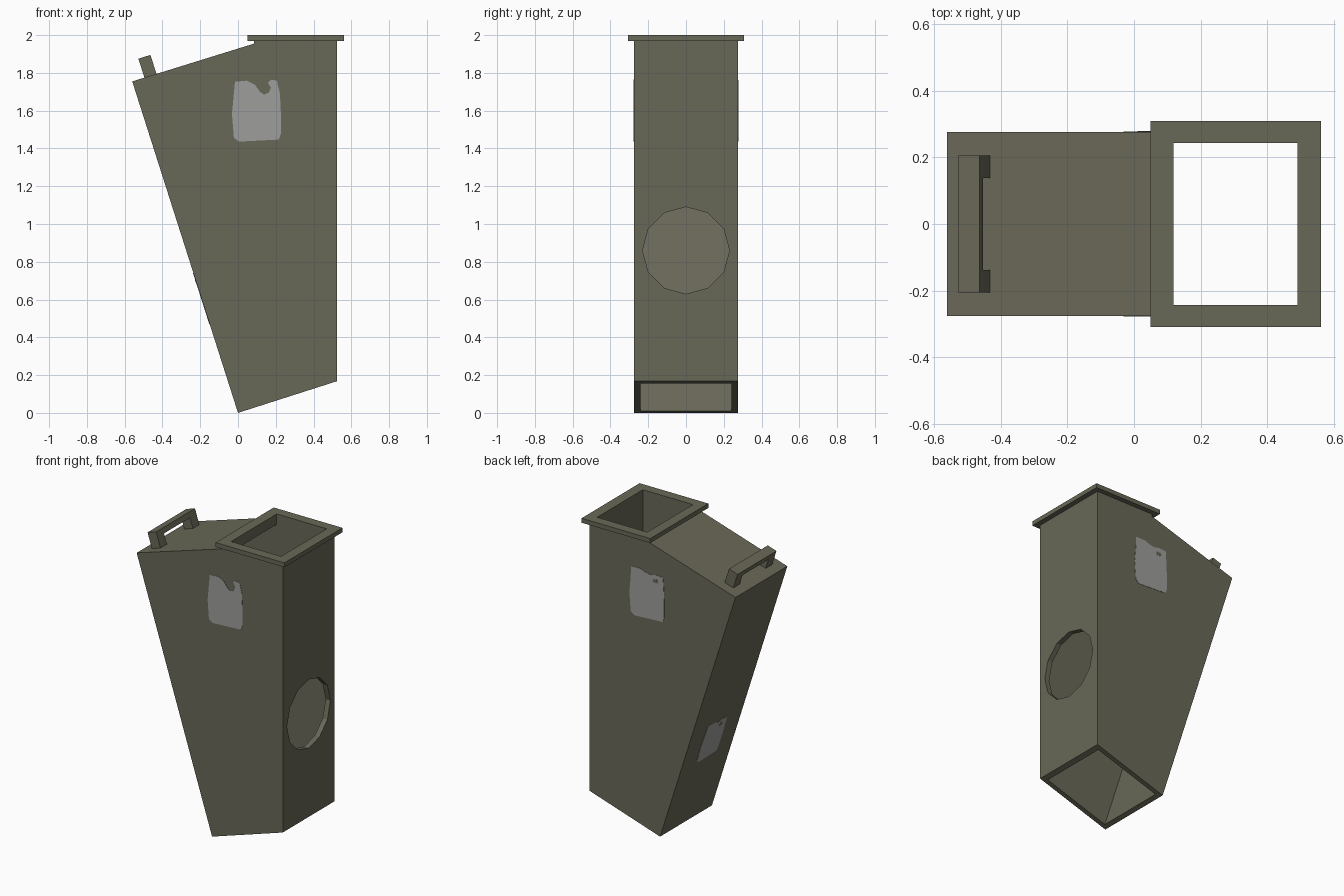
import bpy, bmesh, math
from mathutils import Vector, Matrix

if "Cube" in bpy.data.objects:
    bpy.data.objects.remove(bpy.data.objects["Cube"])


def material(name, rgb):
    m = bpy.data.materials.new(name)
    m.diffuse_color = (*rgb, 1)
    m.use_nodes = True
    m.node_tree.nodes["Principled BSDF"].inputs["Base Color"].default_value = m.diffuse_color
    return m


OLIVE = material("olive_metal", (0.140, 0.138, 0.096))
GREY = material("grey_label", (0.34, 0.34, 0.33))


def finish(name, bm, mat):
    bmesh.ops.recalc_face_normals(bm, faces=bm.faces)
    me = bpy.data.meshes.new(name)
    bm.to_mesh(me)
    bm.free()
    ob = bpy.data.objects.new(name, me)
    me.materials.append(mat)
    bpy.context.collection.objects.link(ob)
    return ob


def prism(name, pts, lo, hi, mat=OLIVE, origin=(0, 0, 0), right=(1, 0, 0), up=(0, 0, 1)):
    """Extrude a profile drawn in the right/up plane from lo to hi along its normal."""
    r, u, o = Vector(right).normalized(), Vector(up).normalized(), Vector(origin)
    n = r.cross(u)
    bm = bmesh.new()
    face = bm.faces.new([bm.verts.new(o + r * a + u * b + n * lo) for a, b in pts])
    ext = bmesh.ops.extrude_face_region(bm, geom=[face])
    verts = [v for v in ext["geom"] if isinstance(v, bmesh.types.BMVert)]
    bmesh.ops.translate(bm, verts=verts, vec=n * (hi - lo))
    return finish(name, bm, mat)


def cut(ob, cutters):
    for c in cutters:
        m = ob.modifiers.new("cut", 'BOOLEAN')
        m.operation, m.solver, m.object = 'DIFFERENCE', 'EXACT', c
    dg = bpy.context.evaluated_depsgraph_get()
    dg.update()
    me = bpy.data.meshes.new_from_object(ob.evaluated_get(dg))
    ob.modifiers.clear()
    ob.data = me


# Cutters: inner cavity and the twelve-sided side port
cavity = prism("cavity_cutter", [(0.062, -0.085), (0.49, -0.02), (0.49, 2.1), (0.118, 2.1),
                                 (0.118, 1.93), (-0.519, 1.734)], -0.242, 0.242)
bm = bmesh.new()
bmesh.ops.create_cone(bm, cap_ends=True, segments=12, radius1=0.23, radius2=0.23, depth=0.12,
                      matrix=Matrix.Translation((0.52, 0, 0.86)) @ Matrix.Rotation(math.pi / 2, 4, 'Y'))
port = finish("port_cutter", bm, OLIVE)

# Hollow chute body and top flange
body = prism("chute_body", [(0, 0), (0.525, 0.168), (0.525, 1.97), (0.085, 1.97),
                            (0.085, 1.955), (-0.56, 1.755)], -0.275, 0.275)
flange = prism("top_flange", [(0.05, 1.97), (0.56, 1.97), (0.56, 2.0), (0.05, 2.0)], -0.308, 0.308)
cut(body, [cavity, port])
cut(flange, [cavity])
for c in (cavity, port):
    bpy.data.objects.remove(c)

# Handle on the sloping roof
half = [(0.206, 0.105), (0.206, -0.005), (0.138, -0.005), (0.138, 0.07)]
prism("handle", half + [(-a, b) for a, b in reversed(half)], -0.0335, 0.0335,
      origin=(-0.4635, 0, 1.785), right=(0, 1, 0), up=(-0.304, 0, 0.952))

# Worn labels: front one has a torn notch, the others small chips
lower = [(.122, .09), (.127, -.016), (.127, -.122), (.116, -.153), (-.095, -.164),
         (-.122, -.143), (-.132, -.016), (-.122, .09)]
torn = [(-.116, .153), (-.053, .159), (-.011, .138), (.016, .1), (.037, .085), (.063, .095),
        (.074, .122), (.058, .148), (.074, .164), (.106, .159)]
worn = [(-.12, .16), (-.05, .162), (-.01, .145), (.03, .14), (.06, .148), (.118, .145)]
chip = [(.04, .105), (.05, .095), (.075, .095), (.085, .105), (.075, .118), (.05, .118)]


def label(name, top, origin, right, up, s=1.0, chipped=True):
    scaled = lambda pts: [(a * s, b * s) for a, b in pts]
    prism(name, scaled(top + lower), -0.002, 0.002, GREY, origin, right, up)
    if chipped:
        prism(name + "_chip", scaled(chip), -0.002, 0.003, OLIVE, origin, right, up)


label("front_label", torn, (0.10, -0.275, 1.6), (1, 0, 0), (0, 0, 1), chipped=False)
label("back_label", worn, (0.095, 0.275, 1.6), (-1, 0, 0), (0, 0, 1))
d = Vector((-0.56, 0, 1.755)).normalized()
label("sloped_label", worn, d * 0.635, (0, -1, 0), d, s=0.88)
